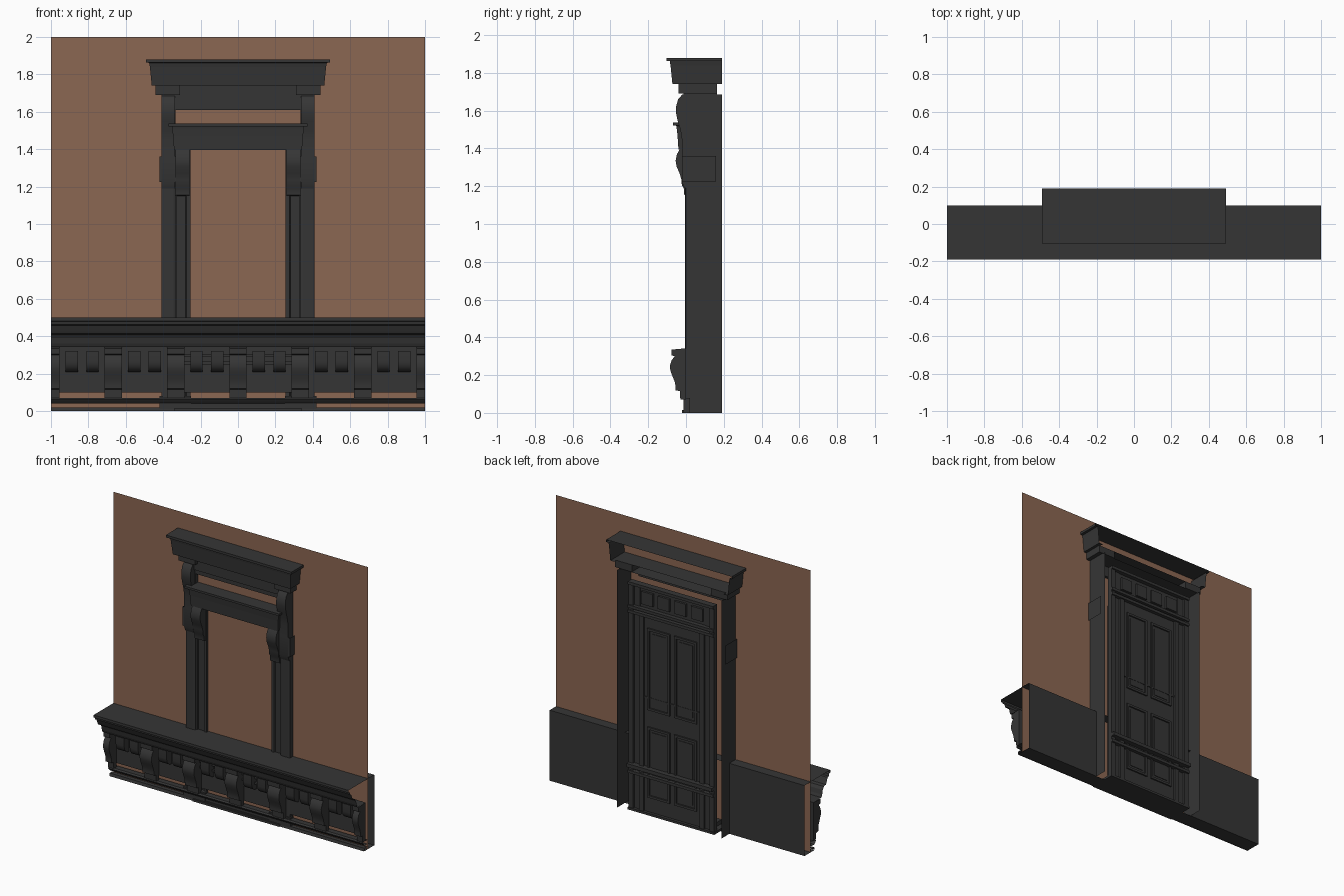
import bpy, bmesh, math

if "Cube" in bpy.data.objects:
    bpy.data.objects.remove(bpy.data.objects["Cube"])


def material(name, rgb):
    m = bpy.data.materials.new(name)
    m.diffuse_color = (*rgb, 1)
    m.use_nodes = True
    m.node_tree.nodes["Principled BSDF"].inputs["Base Color"].default_value = m.diffuse_color
    return m


DARK = material("charcoal stone", (0.036, 0.036, 0.036))
BROWN = material("brown wall", (0.26, 0.135, 0.085))


def finish(name, bm, mat=DARK, smooth=False):
    bmesh.ops.recalc_face_normals(bm, faces=bm.faces[:])
    me = bpy.data.meshes.new(name)
    bm.to_mesh(me)
    bm.free()
    me.materials.append(mat)
    if smooth:
        me.shade_smooth()
        me.set_sharp_from_angle(angle=math.radians(35))
    ob = bpy.data.objects.new(name, me)
    bpy.context.collection.objects.link(ob)
    return ob


def box(name, x0, x1, y0, y1, z0, z1, mat=DARK):
    bm = bmesh.new()
    bmesh.ops.create_cube(bm, size=1)
    for v in bm.verts:
        v.co.x = (x0 + x1) / 2 + v.co.x * (x1 - x0)
        v.co.y = (y0 + y1) / 2 + v.co.y * (y1 - y0)
        v.co.z = (z0 + z1) / 2 + v.co.z * (z1 - z0)
    return finish(name, bm, mat)


def quad(name, pts, mat=DARK):
    bm = bmesh.new()
    bm.faces.new([bm.verts.new(p) for p in pts])
    return finish(name, bm, mat)


def sheet(name, rows, smooth=False, close=False):
    """Skin between point rows; close=True wraps each row and caps both ends."""
    bm = bmesh.new()
    grid = [[bm.verts.new(p) for p in row] for row in rows]
    n = len(rows[0])
    for a, b in zip(grid, grid[1:]):
        for i in range(n if close else n - 1):
            j = (i + 1) % n
            bm.faces.new((a[i], a[j], b[j], b[i]))
    if close:
        bm.faces.new(grid[0])
        bm.faces.new(grid[-1])
    return finish(name, bm, DARK, smooth)


def along_x(name, prof, x0, x1, close=True, smooth=True):
    """Extrude a (y, z) profile along x."""
    return sheet(name, [[(x, y, z) for y, z in prof] for x in (x0, x1)], smooth, close)


def three_sided(name, prof, hx, yf, yb):
    """Sweep an (outset, z) moulding round both ends and the front, open at the back."""
    return sheet(name, [[(-hx - o, yb, z), (-hx - o, yf - o, z),
                         (hx + o, yf - o, z), (hx + o, yb, z)] for o, z in prof])


def mirrored(fn, name, x0, x1, *args):
    fn("right_" + name, x0, x1, *args)
    fn("left_" + name, -x1, -x0, *args)


def mirrored_profile(name, prof, x0, x1):
    along_x("right_" + name, prof, x0, x1)
    along_x("left_" + name, prof, -x1, -x0)


WALL = 0.03

# wall sheet and the low panels behind it
quad("wall", [(-1, WALL, 0), (1, WALL, 0), (1, WALL, 2), (-1, WALL, 2)], BROWN)
for s, side in ((1, "right"), (-1, "left")):
    quad(side + "_rear_panel", [(s * .41, .1, 0), (s, .1, 0), (s, .1, .5), (s * .41, .1, .5)])
quad("base_underside", [(-1, -.01, 0), (1, -.01, 0), (1, .1, 0), (-1, .1, 0)])

# long lower cornice, open at its ends
along_x("lower_cornice", [(.1, .5), (-.19, .5), (-.19, .482), (-.175, .478), (-.172, .462),
                          (-.16, .458), (-.145, .425), (-.14, .415), (-.118, .41),
                          (-.105, .39), (-.098, .36), (-.09, .342), (0, .342)],
        -1, 1, False, False)
along_x("lower_frieze", [(0, .342), (0, .1)], -1, 1, False, False)
along_x("lower_band", [(.02, .07), (-.02, .07), (-.03, .062), (-.02, .05), (-.01, .04), (.02, .04)],
        -1, 1, False, False)
along_x("base_strip", [(.02, .02), (-.01, .02), (-.015, 0)], -1, 1, False, False)
box("door_sill", -.34, .34, -.022, .17, 0, .016)
mirrored(box, "pilaster_plinth", .25, .42, -.012, .02, 0, .08)
box("sill_riser", -.3, .3, -.005, .15, .016, .045)

# scrolled brackets under the cornice
bracket = [(.0, .342), (-.078, .335), (-.078, .305), (-.06, .3), (-.075, .28), (-.085, .25),
           (-.083, .225), (-.072, .195), (-.06, .165), (-.055, .14), (-.055, .12),
           (-.032, .115), (-.03, .07), (0, .07)]
for i in range(-3, 4):
    c = i / 3
    along_x("cornice_bracket", bracket, max(-1, c - .046), min(1, c + .046))

# small curved blocks between brackets
block = [(0, .32), (-.055, .32), (-.055, .265), (-.05, .24), (-.035, .22), (-.015, .21), (0, .21)]
for i in range(-3, 3):
    mid = (i + .5) / 3
    for d in (-.055, .055):
        along_x("cornice_block", block, mid + d - .033, mid + d + .033)
for z in (.25, .29):
    box("centre_rail", -.29, .29, -.02, .005, z, z + .014)

# pilasters: open-backed outer shell and inner fluted jamb
outer = [(.41, .19), (.41, 0), (.40, -.004), (.345, -.004), (.335, 0), (.335, .03)]
inner = [(.335, .01), (.325, .01), (.325, .02), (.28, .02), (.275, .01), (.255, .01),
         (.255, .15), (.22, .15)]
for s, side in ((1, "right"), (-1, "left")):
    for name, plan, top in (("pilaster", outer, 1.685), ("jamb", inner, 1.4)):
        sheet(side + "_" + name, [[(s * x, y, z) for x, y in plan] for z in (0, top)])
    # wider collar round the outer pilaster
    sheet(side + "_collar", [[(s * x, y, z) for x, y in
          ((.421, .16), (.421, -.02), (.334, -.02), (.334, .02))] for z in (1.225, 1.36)])

# brackets on the pilasters
tall = [(0, 1.685), (-.02, 1.685), (-.042, 1.66), (-.053, 1.62), (-.053, 1.59), (-.045, 1.55),
        (-.03, 1.5), (-.022, 1.45), (-.022, 1.36), (-.022, 1.225), (-.008, 1.19), (0, 1.19)]
short = [(.02, 1.4), (-.03, 1.4), (-.048, 1.37), (-.055, 1.335), (-.05, 1.305), (-.035, 1.27),
         (-.024, 1.235), (-.022, 1.205), (-.012, 1.19), (-.01, 1.155), (.02, 1.15)]
mirrored_profile("tall_bracket", tall, .337, .408)
mirrored_profile("short_bracket", short, .26, .335)

# lintel over the opening
three_sided("lintel", [(-.04, 1.395), (0, 1.395), (.005, 1.47), (.01, 1.51), (.012, 1.52),
                       (.03, 1.522), (.03, 1.537), (-.04, 1.537)], .342, -.04, WALL)
quad("lintel_top", [(-.36, -.065, 1.537), (.36, -.065, 1.537), (.36, WALL, 1.537), (-.36, WALL, 1.537)])
quad("lintel_soffit", [(-.34, -.04, 1.395), (.34, -.04, 1.395), (.34, WALL, 1.395), (-.34, WALL, 1.395)])

# upper frieze and the head cornice
box("upper_frieze", -.336, .336, -.004, .05, 1.61, 1.685)
box("upper_frieze_band", -.336, .336, -.012, .0, 1.64, 1.685)
three_sided("head_neck", [(0, 1.685), (0, 1.74)], .41, -.012, .165)
mirrored(box, "head_block", .31, .44, -.04, .165, 1.69, 1.74)
three_sided("head_cornice", [(-.03, 1.74), (0, 1.74), (.004, 1.78), (.01, 1.84), (.014, 1.862),
                             (.032, 1.863), (.032, 1.88)], .461, -.072, .19)
quad("head_top", [(-.493, -.104, 1.88), (.493, -.104, 1.88), (.493, .19, 1.88), (-.493, .19, 1.88)])
quad("head_shelf", [(-.46, -.07, 1.74), (.46, -.07, 1.74), (.46, .165, 1.74), (-.46, .165, 1.74)])
quad("neck_shelf", [(-.41, -.012, 1.687), (.41, -.012, 1.687), (.41, .165, 1.687), (-.41, .165, 1.687)])

# panelled door seen from the rear
box("door", -.22, .22, .13, .15, .016, 1.4)
mirrored(box, "door_casing", .22, .255, .14, .165, .016, 1.42)
mirrored(box, "outer_casing", .30, .335, .13, .165, 0, 1.62)
mirrored(box, "casing_back", .255, .30, .14, .15, 0, 1.62)
for z0, z1 in ((.12, .62), (.74, 1.32)):
    for c in (-.105, .105):
        for d in (-.08, .08):
            box("door_panel_stile", c + d - .008, c + d + .008, .148, .16, z0, z1)
        for z in (z0, z1 - .016):
            box("door_panel_rail", c - .08, c + .08, .148, .16, z, z + .016)
        box("door_panel_field", c - .055, c + .055, .148, .154, z0 + .035, z1 - .035)
box("door_mid_rail", -.22, .22, .148, .156, .82, .83)
box("rear_upper_bar", -.335, .335, .15, .19, .31, .335)
box("rear_lower_bar", -.335, .335, .15, .178, .265, .285)

# panelled transom over the door
box("transom", -.30, .30, .13, .145, 1.4, 1.62)
for z in (1.4, 1.435, 1.6):
    box("transom_rail", -.335, .335, .14, .175, z, z + .02)
for i in range(4):
    c = -.195 + i * .13
    box("transom_panel", c - .045, c + .045, .144, .16, 1.48, 1.57)
